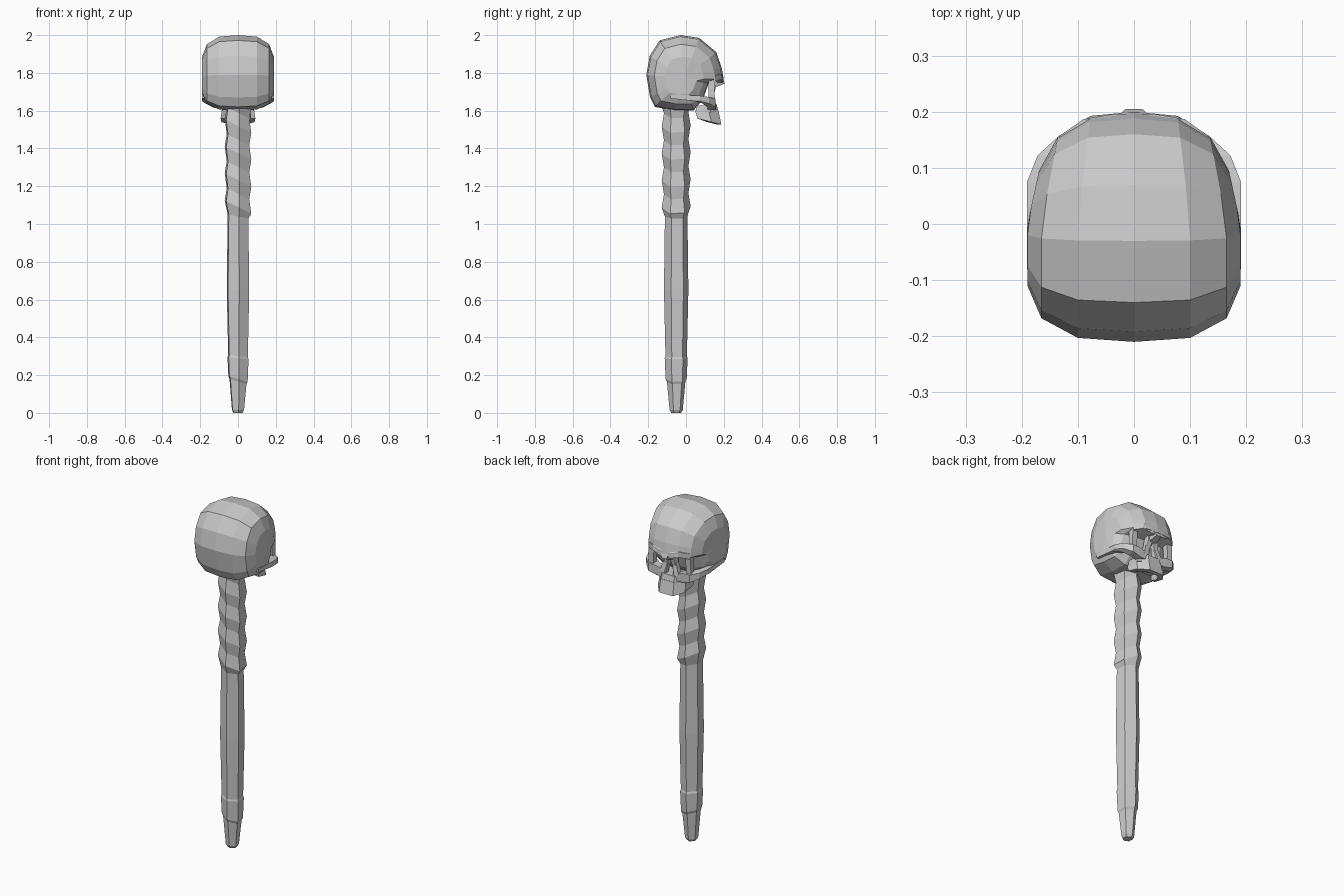
import bpy, bmesh, math
from mathutils import Vector

if "Cube" in bpy.data.objects:
    bpy.data.objects.remove(bpy.data.objects["Cube"])


def finish(name, bm):
    bmesh.ops.recalc_face_normals(bm, faces=bm.faces[:])
    me = bpy.data.meshes.new(name)
    bm.to_mesh(me)
    bm.free()
    ob = bpy.data.objects.new(name, me)
    bpy.context.collection.objects.link(ob)
    return ob


def loft(bm, rings):
    loops = [[bm.verts.new(p) for p in r] for r in rings]
    n = len(loops[0])
    for a, b in zip(loops, loops[1:]):
        for i in range(n):
            j = (i + 1) % n
            bm.faces.new((a[i], a[j], b[j], b[i]))
    return loops


def add_hull(bm, pts):
    verts = [bm.verts.new(p) for p in pts]
    res = bmesh.ops.convex_hull(bm, input=verts)
    junk = {v for v in res["geom_interior"] + res["geom_unused"]
            if isinstance(v, bmesh.types.BMVert)}
    bmesh.ops.delete(bm, geom=list(junk), context='VERTS')


def bar_pair(name, path):
    """Chunky bar through (x, y, z, half size) points, on both sides."""
    bm = bmesh.new()
    for side in (1, -1):
        for a, b in zip(path, path[1:]):
            add_hull(bm, [(side * (x + i * r), y + j * r, z + k * r)
                          for x, y, z, r in (a, b)
                          for i in (-1, 1) for j in (-1, 1) for k in (-1, 1)])
    return finish(name, bm)


# Six-sided staff: tip, collar, grip, then slanted ridges up to the skull
staff = [(0.0, .026, 0), (.015, .035, 0), (.165, .049, .3), (.18, .056, .3),
         (.29, .061, .1), (.30, .057, .1), (.65, .065, 0), (1.04, .060, .2)]
for i in range(4):
    z = 1.09 + .143 * i
    staff += [(z, .077, .5), (z + .07, .065, .5)]
staff.append((1.66, .088, 0))
rings = []
for z, r, tilt in staff:
    ring = []
    for k in range(6):
        a = math.radians(-84 + 60 * k)
        x = r * math.cos(a)
        ring.append((x, -.052 + r * math.sin(a), z - tilt * x))
    rings.append(ring)
bm = bmesh.new()
loops = loft(bm, rings)
bm.faces.new(loops[0])
bm.faces.new(loops[-1])
finish("staff", bm)

# Cranium: side profile (y, z) swept across x, shrinking to the temples
profile = [(-.03, 2.0), (.07, 1.985), (.16, 1.91), (.188, 1.83), (.2, 1.765),
           (.12, 1.745), (.09, 1.66), (.04, 1.60), (-.06, 1.60), (-.165, 1.62),
           (-.19, 1.67), (-.21, 1.79), (-.192, 1.89), (-.14, 1.972)]
half = [(.10, .965), (.165, .79), (.19, .5)]
stations = [(-x, s) for x, s in reversed(half)] + [(0, 1)] + half
cy, cz = -.01, 1.77
rings = []
for x, s in stations:
    ring = []
    for y, z in profile:
        yy, zz = cy + (y - cy) * s, cz + (z - cz) * s
        ring.append((x * (1 - 1.15 * max(0, yy)), yy, zz))
    rings.append(ring)
bm = bmesh.new()
loops = loft(bm, rings)
for loop, x in ((loops[0], -.19), (loops[-1], .19)):
    tip = bm.verts.new((x, cy, cz))
    for i in range(len(loop)):
        bm.faces.new((loop[i], loop[(i + 1) % len(loop)], tip))
finish("cranium", bm)

# Cheekbones running back into the arches beside the skull
bar_pair("cheek_arch", [(.06, .135, 1.625, .02), (.112, .135, 1.64, .022),
                        (.155, .105, 1.655, .017), (.177, .06, 1.665, .014),
                        (.180, -.07, 1.675, .011)])
# Outer rims of the eye sockets
bar_pair("eye_rim", [(.118, .135, 1.775, .017), (.123, .135, 1.645, .014)])
# Brow ridges above the sockets
bar_pair("brow", [(.02, .180, 1.765, .016), (.075, .172, 1.780, .015),
                  (.118, .140, 1.770, .016)])
# Sides of the nose opening
bar_pair("nose_side", [(.018, .145, 1.75, .015), (.028, .135, 1.69, .012),
                       (.046, .142, 1.62, .016)])

# Nose bone with its pointed tip
bm = bmesh.new()
add_hull(bm, [(s * x, y, z) for s in (1, -1) for x, y, z in
              ((.028, .12, 1.79), (.026, .195, 1.775), (.015, .205, 1.742),
               (.028, .13, 1.715))])
finish("nose_bone", bm)

# Upper jaw block above the teeth
bm = bmesh.new()
add_hull(bm, [(s * x, y, z) for s in (1, -1) for x, y, z in
              ((.04, .163, 1.632), (.085, .12, 1.63), (.08, .05, 1.625),
               (.04, .172, 1.59), (.085, .13, 1.59), (.085, .06, 1.585))])
finish("upper_jaw", bm)

# Curved, hollow row of teeth
arch = [(.092, .062, 1.558), (.088, .135, 1.54), (.045, .187, 1.527)]
arch = arch + [(-x, y, z) for x, y, z in reversed(arch)]
bm = bmesh.new()
rings = []
for x, y, z in arch:
    out = Vector((x, y, z))
    top = Vector((x * .94, y - .015, 1.60))
    inner = Vector((x * .72, y - (.025 if y > .1 else 0), 0))
    rings.append([out, top, (inner.x, inner.y, 1.60), (inner.x, inner.y, z)])
loops = loft(bm, rings)
bm.faces.new(loops[0])
bm.faces.new(loops[-1])
finish("teeth", bm)
